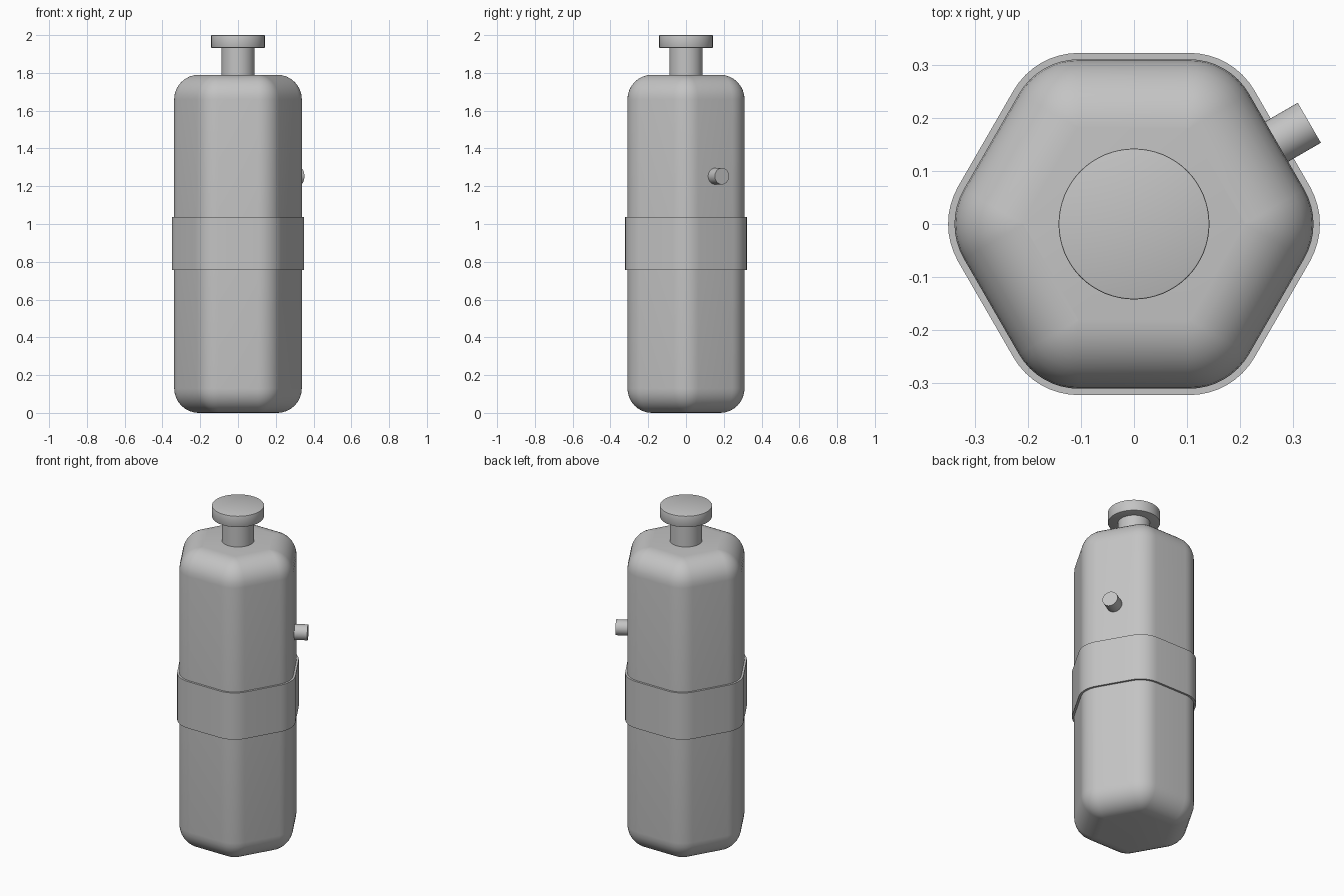
import bpy, bmesh, math
from mathutils import Vector, Matrix

cube = bpy.data.objects.get("Cube")
if cube:
    bpy.data.objects.remove(cube, do_unlink=True)

grey = bpy.data.materials.new("plain_grey")
grey.use_nodes = True
COLOUR = (0.55, 0.55, 0.55, 1)
grey.diffuse_color = COLOUR
grey.node_tree.nodes["Principled BSDF"].inputs["Base Color"].default_value = COLOUR

CORE = 0.18       # apothem of the hexagon that the round corners grow from
ROUND = 0.13      # body corner radius
HEIGHT = 1.79
STEPS = 8


def finish(name, bm):
    bmesh.ops.recalc_face_normals(bm, faces=bm.faces)
    mesh = bpy.data.meshes.new(name)
    bm.to_mesh(mesh)
    bm.free()
    mesh.materials.append(grey)
    obj = bpy.data.objects.new(name, mesh)
    bpy.context.collection.objects.link(obj)
    bpy.ops.object.select_all(action='DESELECT')
    obj.select_set(True)
    bpy.context.view_layer.objects.active = obj
    bpy.ops.object.shade_smooth_by_angle(angle=math.radians(35))
    return obj


def hexagon(radius, z):
    """Outline of a hexagon whose corners are arcs of the given radius."""
    points = []
    for side in range(6):
        middle = side * math.pi / 3
        corner = Vector((math.cos(middle), math.sin(middle), 0)) * CORE / math.cos(math.pi / 6)
        for i in range(STEPS + 1):
            a = middle + (i / STEPS - 0.5) * math.pi / 3
            points.append(corner + Vector((math.cos(a) * radius, math.sin(a) * radius, z)))
    return points


def loft(name, profile):
    """Stack rounded hexagons along a (radius, height) profile."""
    bm = bmesh.new()
    rings = [[bm.verts.new(p) for p in hexagon(r, z)] for r, z in profile]
    for low, high in zip(rings, rings[1:]):
        for i in range(len(low)):
            bm.faces.new((low[i - 1], low[i], high[i], high[i - 1]))
    bm.faces.new(rings[0])
    bm.faces.new(rings[-1])
    return finish(name, bm)


def cylinder(name, radius, start, end, bevel=0):
    start, end = Vector(start), Vector(end)
    axis = end - start
    turn = axis.to_track_quat('Z', 'Y').to_matrix().to_4x4()
    bm = bmesh.new()
    bmesh.ops.create_cone(bm, cap_ends=True, segments=64, radius1=radius, radius2=radius,
                          depth=axis.length, matrix=Matrix.Translation((start + end) / 2) @ turn)
    if bevel:
        rims = [e for e in bm.edges if any(len(f.verts) > 4 for f in e.link_faces)]
        bmesh.ops.bevel(bm, geom=rims, offset=bevel, segments=2, profile=0.5, affect='EDGES')
    return finish(name, bm)


# Body with rounded top and bottom edges
arc = [i / STEPS * math.pi / 2 for i in range(STEPS + 1)]
bottom = [(max(ROUND * math.sin(a), 0.001), ROUND * (1 - math.cos(a))) for a in arc]
top = [(r, HEIGHT - z) for r, z in reversed(bottom)]
loft("body", bottom + top)

# Sharp-edged band around the middle
loft("band", [(0.142, 0.757), (0.142, 1.037)])

# Neck, cap and side peg
cylinder("neck", 0.088, (0, 0, HEIGHT - 0.03), (0, 0, 1.94))
cylinder("cap", 0.142, (0, 0, 1.933), (0, 0, 2), 0.003)
out = Vector((math.cos(math.pi / 6), math.sin(math.pi / 6), 0))
lift = Vector((0, 0, 1.253))
cylinder("side_peg", 0.0435, out * 0.28 + lift, out * 0.381 + lift)
